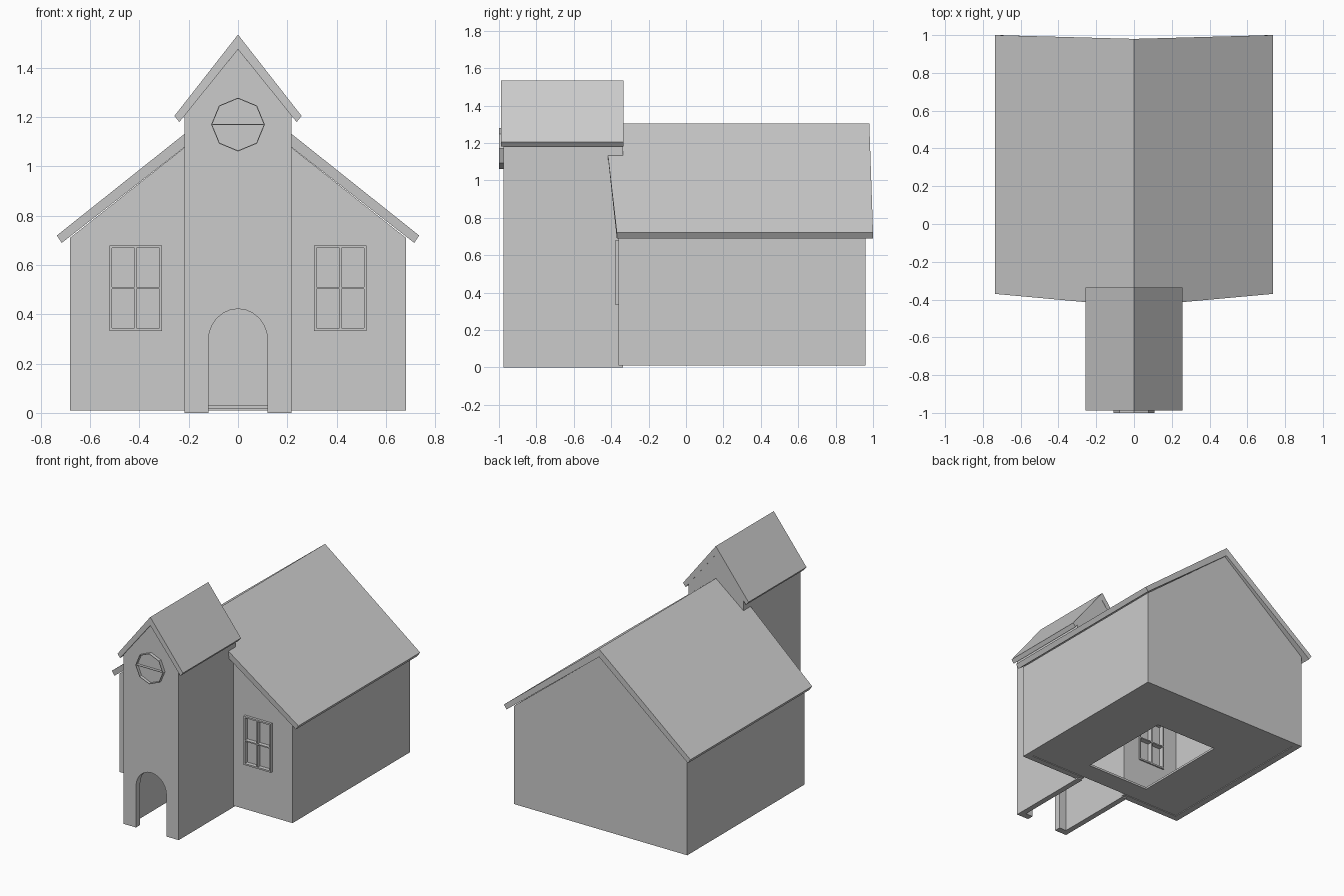
import bpy, bmesh, math

if "Cube" in bpy.data.objects:
    bpy.data.objects.remove(bpy.data.objects["Cube"])


def finish(bm, name):
    bmesh.ops.recalc_face_normals(bm, faces=bm.faces)
    mesh = bpy.data.meshes.new(name)
    bm.to_mesh(mesh)
    bm.free()
    ob = bpy.data.objects.new(name, mesh)
    bpy.context.collection.objects.link(ob)
    return ob


def prism(name, profile, y0, y1):
    """Extrude an (x, z) profile along y."""
    bm = bmesh.new()
    face = bm.faces.new([bm.verts.new((x, y0, z)) for x, z in profile])
    new = bmesh.ops.extrude_face_region(bm, geom=[face])["geom"]
    verts = [v for v in new if isinstance(v, bmesh.types.BMVert)]
    bmesh.ops.translate(bm, verts=verts, vec=(0, y1 - y0, 0))
    return finish(bm, name)


def rect(x0, x1, z0, z1):
    return [(x0, z0), (x1, z0), (x1, z1), (x0, z1)]


def gable(w, z0, eave, apex):
    return [(-w, z0), (w, z0), (w, eave), (0, apex), (-w, eave)]


def octagon(r, z):
    return [(r * math.sin(i * math.pi / 4), z + r * math.cos(i * math.pi / 4)) for i in range(8)]


def cut(ob, *cutters):
    for c in cutters:
        c.hide_render = True
        mod = ob.modifiers.new("cut", "BOOLEAN")
        mod.operation, mod.solver, mod.object = "DIFFERENCE", "EXACT", c
        bpy.context.view_layer.objects.active = ob
        bpy.ops.object.modifier_apply(modifier=mod.name)
        bpy.data.objects.remove(c)


def roof(name, section):
    """One slope from four (x, z, y_front, y_back) points, mirrored at the ridge."""
    bm = bmesh.new()
    front = [bm.verts.new((x, a, z)) for x, z, a, b in section]
    back = [bm.verts.new((x, b, z)) for x, z, a, b in section]
    bm.faces.new(front)
    bm.faces.new(back[::-1])
    for i in range(3):
        bm.faces.new((front[i], back[i], back[i + 1], front[i + 1]))
    ob = finish(bm, name)
    mod = ob.modifiers.new("mirror", "MIRROR")
    mod.use_axis[0] = True
    return ob


def join(name, parts):
    bm = bmesh.new()
    for p in parts:
        bm.from_mesh(p.data)
        bpy.data.objects.remove(p)
    return finish(bm, name)


# Hall: hollow gabled walls, open towards the tower
hall = prism("hall_walls", gable(0.682, 0.01, 0.71, 1.248), -0.36, 0.96)
cut(hall,
    prism("hall_cavity", gable(0.635, -0.1, 0.685, 1.185), -0.315, 0.915),
    prism("passage", rect(-0.177, 0.177, -0.1, 1.05), -0.5, -0.25),
    prism("window_hole_l", rect(-0.515, -0.315, 0.34, 0.675), -0.5, -0.25),
    prism("window_hole_r", rect(0.315, 0.515, 0.34, 0.675), -0.5, -0.25))

# Floor with a rectangular opening
floor = prism("floor", rect(-0.635, 0.635, 0.015, 0.03), -0.315, 0.915)
cut(floor, prism("floor_hole", rect(-0.25, 0.25, -0.1, 0.1), -0.17, 0.55))

# Tower: hollow, with an arched doorway
tower = prism("tower_walls", gable(0.217, 0.0, 1.206, 1.475), -0.977, -0.337)
arch = [(0.12 * math.cos(i * math.pi / 12), 0.295 + 0.127 * math.sin(i * math.pi / 12))
        for i in range(13)]
cut(tower,
    prism("tower_cavity", rect(-0.177, 0.177, -0.1, 1.05), -0.93, -0.2),
    prism("doorway", [(-0.12, -0.1), (0.12, -0.1)] + arch, -1.1, -0.85))

# Roofs
roof("main_roof", [(0, 1.305, -0.437, 0.98), (0.735, 0.72, -0.37, 1.0),
                   (0.715, 0.69, -0.37, 1.0), (0, 1.247, -0.43, 0.978)])
roof("tower_roof", [(0, 1.535, -0.988, -0.335), (0.258, 1.205, -0.988, -0.335),
                    (0.238, 1.18, -0.988, -0.335), (0, 1.475, -0.988, -0.335)])

# Hall windows: frame, crossing bars and pane
for side, cx in (("left", -0.415), ("right", 0.415)):
    x0, x1, z0, z1 = cx - 0.107, cx + 0.107, 0.333, 0.68
    t = 0.011
    bars = [rect(x0, x0 + t, z0, z1), rect(x1 - t, x1, z0, z1),
            rect(x0 + t, x1 - t, z0, z0 + t), rect(x0 + t, x1 - t, z1 - t, z1),
            rect(cx - 0.004, cx + 0.004, z0 + t, z1 - t),
            rect(x0 + t, x1 - t, 0.502, 0.51)]
    join(side + "_window_frame", [prism("bar", b, -0.378, -0.305) for b in bars])
    prism(side + "_window_pane", rect(x0 + t, x1 - t, z0 + t, z1 - t), -0.35, -0.34)

# Eight-sided tower window: thin rim and one crossbar
rim = prism("tower_window_rim", octagon(0.109, 1.17), -1.0, -0.96)
cut(rim, prism("rim_hole", octagon(0.105, 1.17), -1.1, -0.979))
prism("tower_window_bar", rect(-0.104, 0.104, 1.168, 1.172), -0.998, -0.975)
